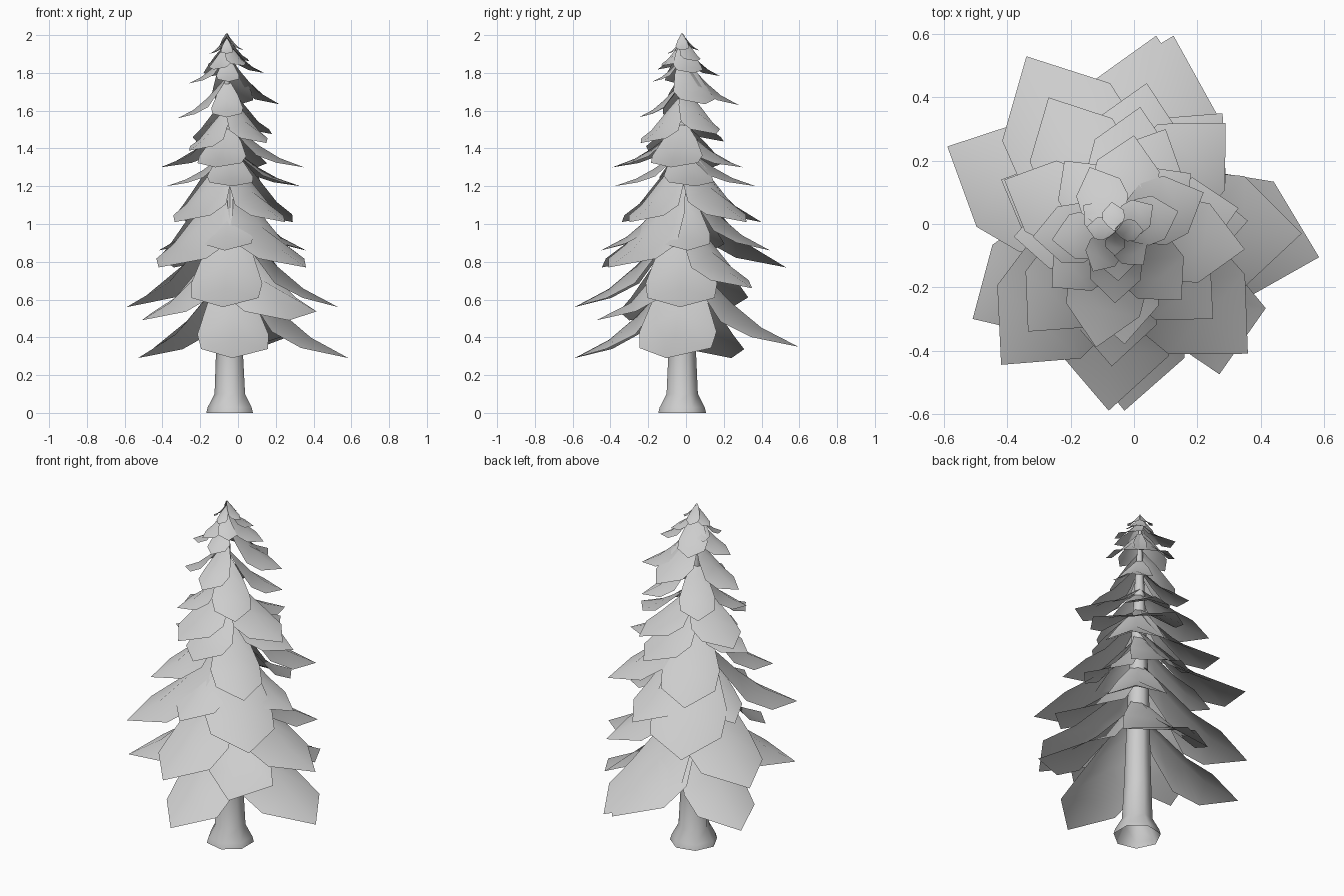
import bpy, bmesh, math
from mathutils import Vector

cube = bpy.data.objects.get("Cube")
if cube:
    bpy.data.objects.remove(cube)

grey = bpy.data.materials.new("plain grey")
grey.use_nodes = True
grey.diffuse_color = (0.61, 0.61, 0.61, 1)
grey.node_tree.nodes["Principled BSDF"].inputs["Base Color"].default_value = (0.61, 0.61, 0.61, 1)


def finish(bm, name, angle):
    mesh = bpy.data.meshes.new(name)
    bm.to_mesh(mesh)
    bm.free()
    mesh.materials.append(grey)
    obj = bpy.data.objects.new(name, mesh)
    bpy.context.collection.objects.link(obj)
    bpy.ops.object.select_all(action='DESELECT')
    obj.select_set(True)
    bpy.context.view_layer.objects.active = obj
    bpy.ops.object.shade_smooth_by_angle(angle=math.radians(angle))


def axis(z):
    # Slightly leaning centre line of the trunk
    return Vector((-0.038 - 0.011 * z, -0.02, z))


# Trunk: open tube with a flared foot, tapering to the crown
bm = bmesh.new()
SIDES = 7
rings = []
for z, r in [(0, 0.13), (0.03, 0.122), (0.1, 0.085), (0.32, 0.075),
             (0.9, 0.058), (1.5, 0.03), (1.93, 0.008)]:
    rings.append([bm.verts.new(axis(z) - Vector((r * math.cos(a), r * math.sin(a), 0)))
                  for a in (math.tau * i / SIDES for i in range(SIDES))])
for low, high in zip(rings, rings[1:]):
    for i in range(SIDES):
        j = (i + 1) % SIDES
        bm.faces.new((low[i], low[j], high[j], high[i]))
bm.faces.new(rings[-1])
finish(bm, "trunk", 60)

# Bough outline: distance out, half width, height of the ridge, sag of the edges
STATIONS = [(0.0, 0.05, 1.0, 0.02), (0.2, 0.22, 0.74, 0.13),
            (0.42, 0.33, 0.46, 0.2), (0.68, 0.31, 0.2, 0.1)]


def add_bough(bm, z, steepness, x, y, skew=0.0):
    base = axis(z)
    tip_point = Vector((x, y, z))
    out = tip_point - base
    reach = out.length
    rise = steepness * reach
    side = Vector((-out.y, out.x, 0))
    wide = 1.0 + 0.6 * max(0, 0.4 - reach)
    rows = []
    for t, w, h, sag in STATIONS:
        row = []
        for s in (-1, 0, 1):
            p = base + out * t * (1 + 1.3 * skew * s) + side * (s * w * wide + skew * t)
            p.z += (h - sag * abs(s)) * rise
            row.append(bm.verts.new(p))
        rows.append(row)
    tip = bm.verts.new(tip_point)
    for near, far in zip(rows, rows[1:]):
        for i in range(2):
            bm.faces.new((near[i], far[i], far[i + 1], near[i + 1]))
    for i in range(2):
        bm.faces.new((rows[-1][i], tip, rows[-1][i + 1]))


# Tiers of boughs from bottom to top:
# tip height, steepness, tip positions (with an optional sideways skew)
TIERS = [
    (0.29, 0.85, ((.585, -.105, .05), (-.53, .24), (-.03, -.59, .04))),
    (0.35, 0.8, ((.125, .595), (.07, .595))),
    (0.49, 0.85, ((-.51, -.3), (.27, -.475, .18))),
    (0.56, 0.85, ((-.59, .245), (-.08, -.59), (.53, -.03))),
    (0.66, 0.85, ((.28, .35),)),
    (0.77, 0.83, ((-.34, .53), (-.42, -.445), (.36, -.41))),
    (0.86, 0.85, ((.36, .01), (.04, .445), (-.42, .14), (-.07, -.45))),
    (1.01, 0.85, ((.29, .32), (-.27, .4), (-.335, -.34), (.25, -.3))),
    (1.2, 0.55, ((.33, .05), (.02, .37), (-.38, -.04), (-.03, -.38))),
    (1.3, 0.6, ((.35, -.08), (.1, .3), (-.41, .14), (-.12, -.39))),
    (1.43, 0.85, ((.18, .16), (-.22, .2), (-.26, -.2), (.15, -.24))),
    (1.59, 0.85, ((.22, .1), (0, .28), (-.32, -.04), (-.06, -.25))),
    (1.77, 0.8, ((.14, .04), (-.14, .18), (-.26, -.05), (-.05, -.18))),
    (1.84, 0.85, ((.06, .06), (-.16, .06), (-.13, -.15), (.03, -.13))),
    (1.91, 1.0, ((.03, -.02), (-.07, .07), (-.15, -.01), (-.06, -.1))),
]
for n, (tip_z, steepness, tips) in enumerate(TIERS):
    bm = bmesh.new()
    # The crown tiers lean a little
    tilt = 0.11 if tip_z > 1.4 else 0
    for x, y, *skew in tips:
        add_bough(bm, tip_z + tilt * (x + y + 0.08), steepness, x, y, *skew)
    finish(bm, f"bough_tier_{n + 1}", 60)
